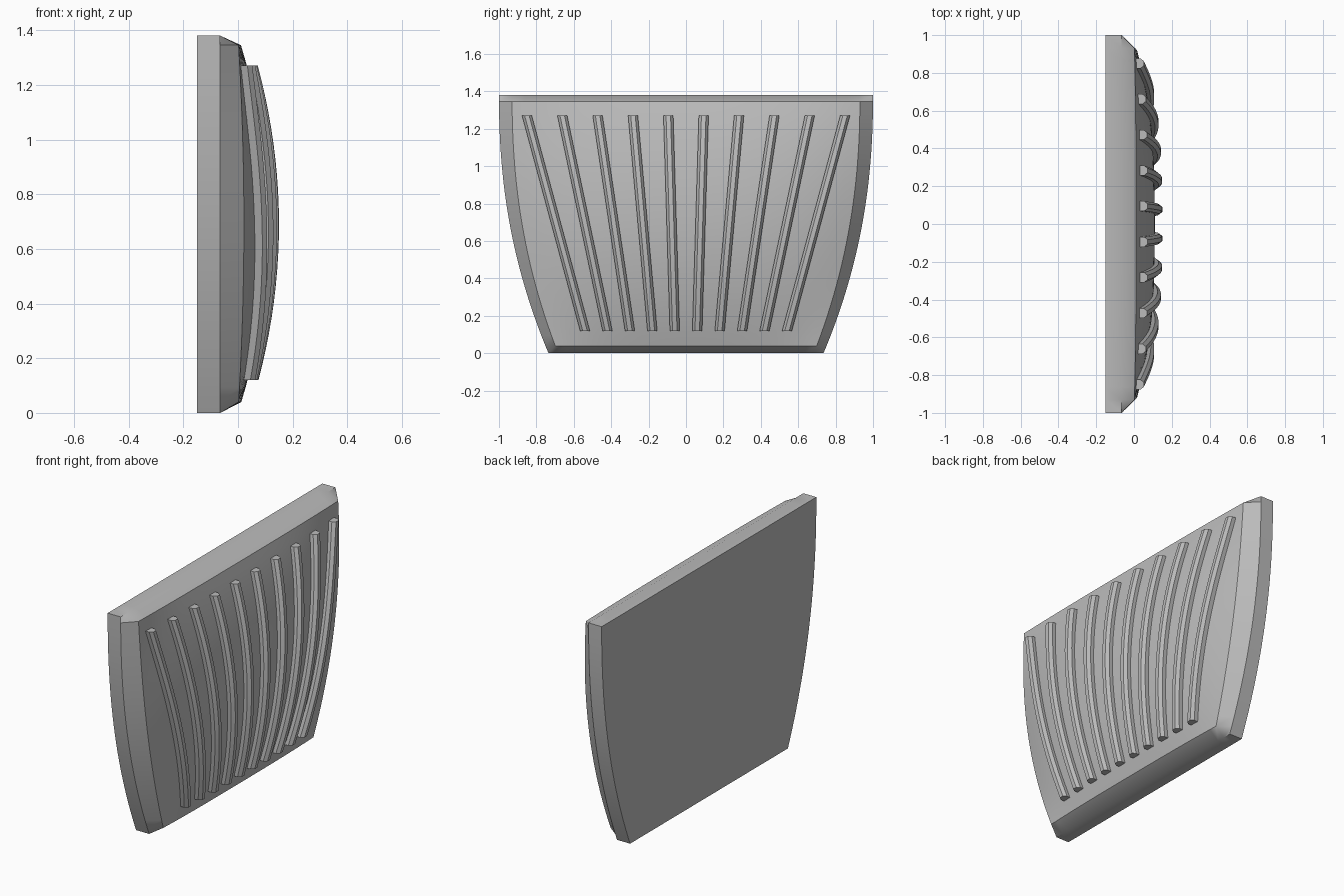
import bpy
import bmesh
from math import radians

cube = bpy.data.objects.get("Cube")
if cube:
    bpy.data.objects.remove(cube)

HEIGHT = 1.38
BACK, RIM = -0.15, -0.065

grey = bpy.data.materials.new("warm_grey")
grey.use_nodes = True
colour = (0.5, 0.5, 0.5, 1)
grey.diffuse_color = colour
grey.node_tree.nodes["Principled BSDF"].inputs["Base Color"].default_value = colour


def half_width(z):
    return 1 - 0.265 * (1 - z / HEIGHT) ** 2.2


def dome(y, z):
    """Depth of the bulging front at a point of the panel."""
    u = abs(y) / half_width(z)
    v = 2 * z / HEIGHT - 1
    return 0.11 * (1 - u ** 3) * (1 - v * v)


def steps(low, high, count):
    return [low + (high - low) * i / count for i in range(count + 1)]


def bridge(bm, rows):
    """Join rows of vertices with quads."""
    for a, b in zip(rows, rows[1:]):
        for i in range(len(a) - 1):
            bm.faces.new((a[i], a[i + 1], b[i + 1], b[i]))


def finish(bm, name, angle):
    bmesh.ops.recalc_face_normals(bm, faces=bm.faces[:])
    mesh = bpy.data.meshes.new(name)
    bm.to_mesh(mesh)
    bm.free()
    mesh.materials.append(grey)
    obj = bpy.data.objects.new(name, mesh)
    bpy.context.collection.objects.link(obj)
    bpy.ops.object.select_all(action="DESELECT")
    obj.select_set(True)
    bpy.context.view_layer.objects.active = obj
    bpy.ops.object.shade_smooth_by_angle(angle=radians(angle))
    return obj


# Panel: domed front with a bevelled rim, straight sides and a flat back
bm = bmesh.new()
columns = [-1] + steps(-0.93, 0.93, 28) + [1]
levels = [0] + steps(0.04, HEIGHT - 0.035, 24) + [HEIGHT]
rows = []
for z in levels:
    row = []
    for u in columns:
        y = u * half_width(z)
        on_rim = abs(u) == 1 or z in (0, HEIGHT)
        row.append(bm.verts.new((RIM if on_rim else dome(y, z), y, z)))
    rows.append(row)
bridge(bm, rows)
border = [e for e in bm.edges if e.is_boundary]
side = bmesh.ops.extrude_edge_only(bm, edges=border)["geom"]
for v in side:
    if isinstance(v, bmesh.types.BMVert):
        v.co.x = BACK
bmesh.ops.holes_fill(bm, edges=[e for e in bm.edges if e.is_boundary], sides=0)
finish(bm, "panel", 32)

# Ribs: ten fanned bars that follow the dome, each with a chamfered section
section = [(-0.026, -0.02), (-0.026, 0.022), (-0.012, 0.04),
           (0.012, 0.04), (0.026, 0.022), (0.026, -0.02)]
LOW, HIGH = 0.12, 1.27
for n in range(10):
    bm = bmesh.new()
    rows = []
    for t in steps(0, 1, 20):
        z = LOW + (HIGH - LOW) * t
        y = (n - 4.5) * (0.12 + 0.069 * t)
        x = dome(y, z)
        ring = [bm.verts.new((x + d, y + w, z)) for w, d in section]
        rows.append(ring + ring[:1])
    bridge(bm, rows)
    for end in (rows[0], rows[-1]):
        bm.faces.new(end[:-1])
    finish(bm, f"rib_{n + 1}", 25)
